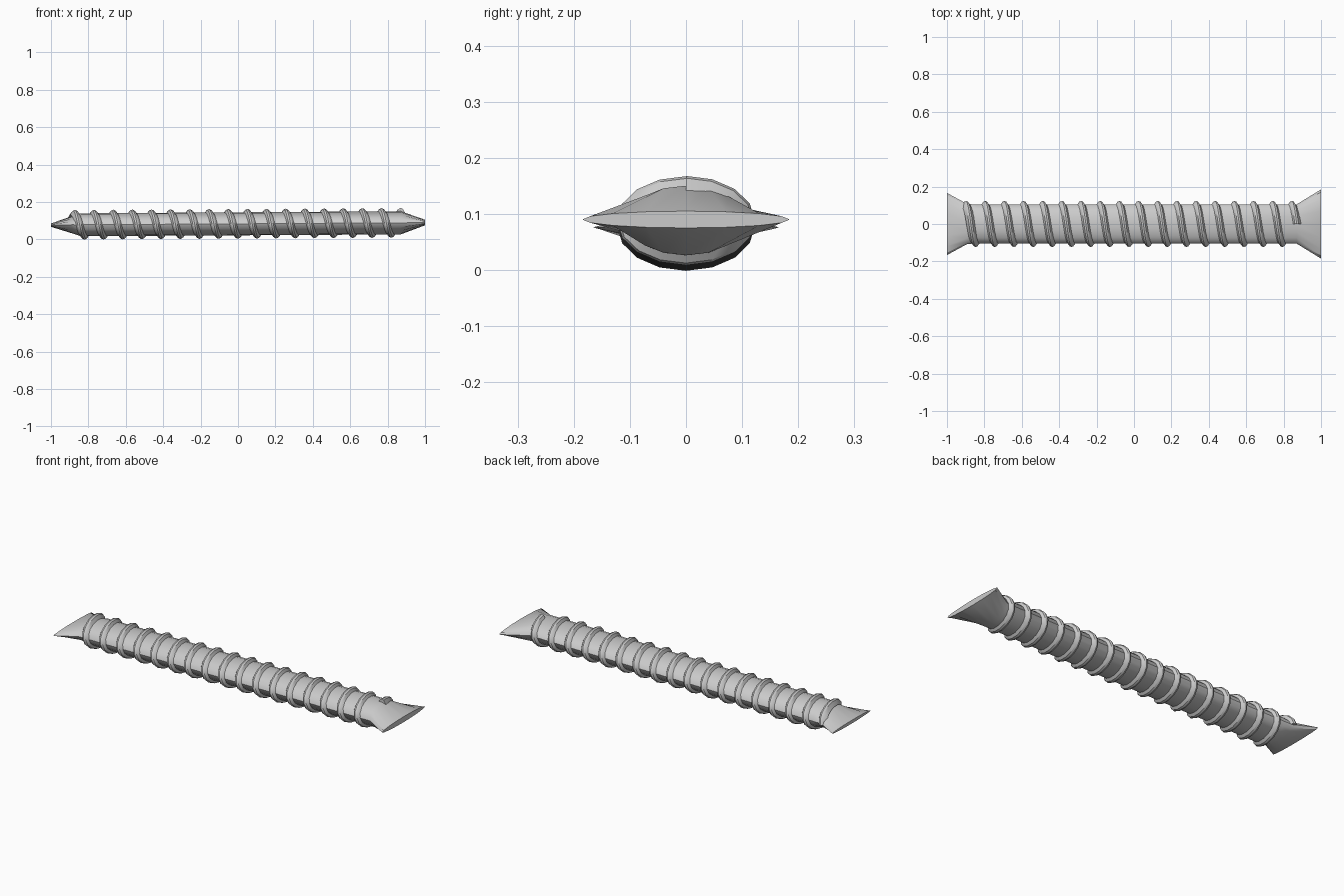
import bpy, bmesh
from math import cos, sin, pi

if "Cube" in bpy.data.objects:
    bpy.data.objects.remove(bpy.data.objects["Cube"])

SIDES = 16


def axis_z(x):
    # the tube leans slightly upwards to the right
    return 0.083 + 0.006 * x


def loft(name, rings, closed_ring=True):
    bm = bmesh.new()
    vr = [[bm.verts.new(p) for p in r] for r in rings]
    n = len(rings[0])
    for a, b in zip(vr, vr[1:]):
        for i in range(n):
            j = (i + 1) % n
            bm.faces.new((a[i], a[j], b[j], b[i]))
    bm.faces.new(vr[0])
    bm.faces.new(vr[-1])
    bmesh.ops.recalc_face_normals(bm, faces=bm.faces)
    me = bpy.data.meshes.new(name)
    bm.to_mesh(me)
    bm.free()
    ob = bpy.data.objects.new(name, me)
    bpy.context.collection.objects.link(ob)
    bpy.ops.object.select_all(action='DESELECT')
    ob.select_set(True)
    bpy.context.view_layer.objects.active = ob
    bpy.ops.object.shade_smooth_by_angle(angle=0.6)
    return ob


# Tube with flattened, flared ends: (x, centre z, half width, half height)
stations = [(-1.0, 0.076, 0.166, 0.009), (-0.89, 0.078, 0.106, 0.045),
            (-0.84, axis_z(-0.84), 0.105, 0.061),
            (0.87, axis_z(0.87), 0.105, 0.062), (1.0, 0.09, 0.185, 0.015)]
loft("twisted_tube", [
    [(x, w * cos(2 * pi * i / SIDES), z + h * sin(2 * pi * i / SIDES))
     for i in range(SIDES)] for x, z, w, h in stations])

# Spiral rib wound around the tube: section points are (x offset, radial offset)
section = [(-0.024, -0.008), (-0.010, 0.014), (0.0, 0.018),
           (0.010, 0.014), (0.024, -0.008)]
PITCH = 0.1025
steps = int(17.25 * SIDES)
rings = []
for s in range(steps + 1):
    t = 2 * pi * s / SIDES
    x = -0.898 + PITCH * s / SIDES
    rings.append([(x + dx, (0.105 + dr) * cos(t),
                   axis_z(x) + (0.0615 + dr) * sin(t)) for dx, dr in section])
loft("spiral_rib", rings)
